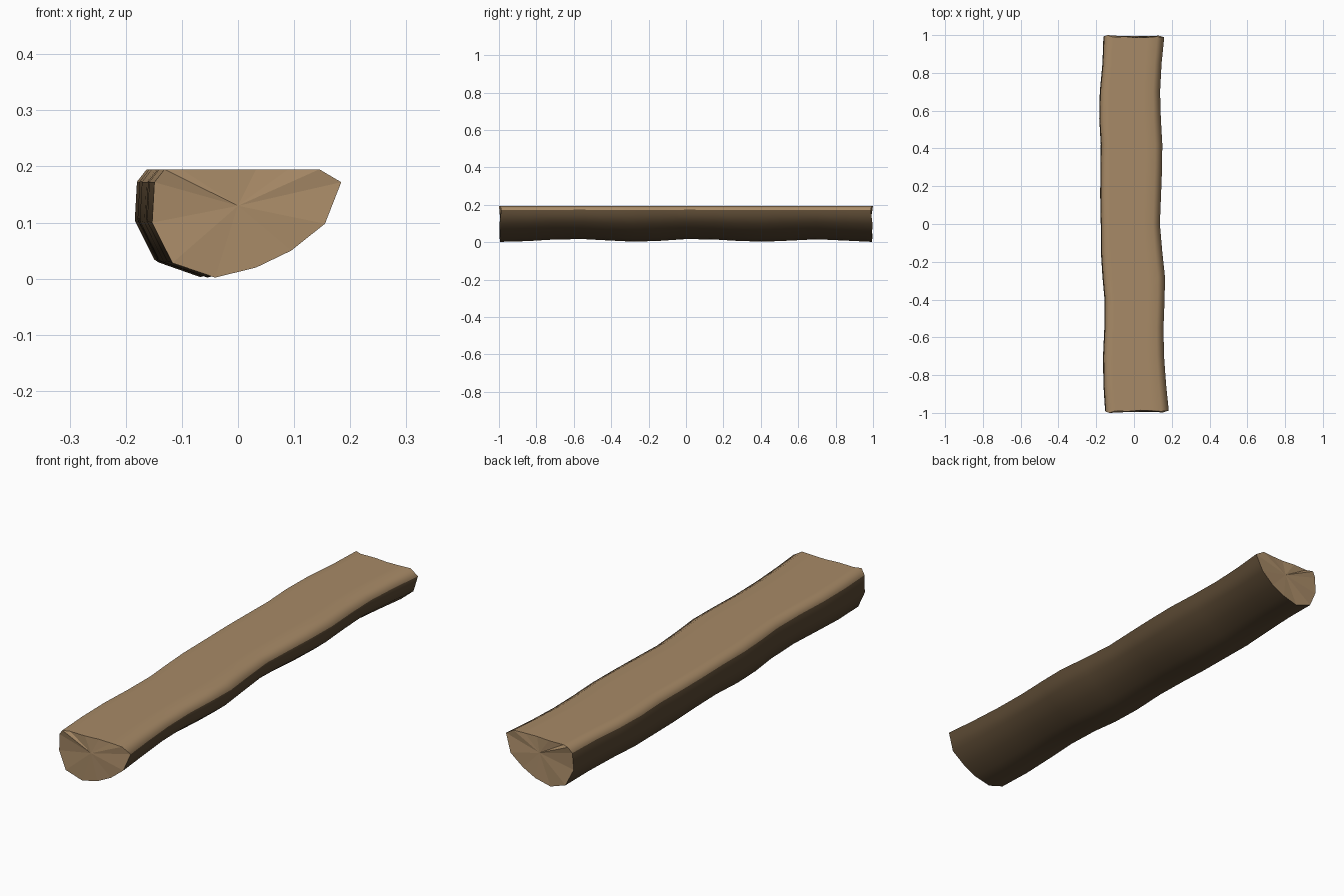
import bpy, bmesh

TOP = 0.195


def material(name, rgb):
    m = bpy.data.materials.new(name)
    m.diffuse_color = (*rgb, 1)
    return m


# Cross-section: fraction across the width, height, end-grain roughness along y
PROFILE = [
    (0.065, 0.195, 0.000), (0.155, 0.195, 0.010), (0.363, 0.195, 0.008),
    (0.550, 0.195, 0.014), (0.720, 0.195, 0.012), (0.884, 0.195, 0.008),
    (1.000, 0.172, 0.012), (0.914, 0.098, 0.003), (0.735, 0.050, 0.005),
    (0.550, 0.020, 0.004), (0.333, 0.002, 0.006), (0.107, 0.028, 0.003),
    (0.000, 0.100, 0.010), (0.012, 0.172, 0.006),
]
# Stations along the log: y, left edge, right edge, underside lift
STATIONS = [
    (-1.00, -0.153, 0.184, 0.000), (-0.85, -0.162, 0.170, 0.004),
    (-0.70, -0.164, 0.159, 0.013), (-0.55, -0.157, 0.156, 0.015),
    (-0.40, -0.156, 0.162, 0.007), (-0.28, -0.167, 0.164, 0.001),
    (-0.15, -0.175, 0.150, 0.005), (0.00, -0.176, 0.137, 0.015),
    (0.15, -0.179, 0.143, 0.013), (0.28, -0.178, 0.148, 0.005),
    (0.42, -0.176, 0.150, 0.001), (0.56, -0.184, 0.142, 0.007),
    (0.70, -0.181, 0.138, 0.014), (0.85, -0.167, 0.146, 0.007),
    (1.00, -0.162, 0.160, 0.000),
]

bm = bmesh.new()
n = len(PROFILE)
rings = []
for y, left, right, lift in STATIONS:
    ring = []
    for u, z, rough in PROFILE:
        end = rough if abs(y) == 1 else 0
        depth = (TOP - z) / TOP
        ring.append(bm.verts.new((left + u * (right - left),
                                  y - end * (1 if y > 0 else -1),
                                  z + lift * depth)))
    rings.append(ring)

# Sawn top and its bevels are bare wood, the round underside is bark
for a, b in zip(rings, rings[1:]):
    for i in range(n):
        j = (i + 1) % n
        f = bm.faces.new((a[i], a[j], b[j], b[i]))
        f.smooth = True
        f.material_index = 0 if i <= 5 or i == n - 1 else 1

# Faceted end grain fanning out from the heart of the log
for ring, y in ((rings[0], -0.994), (rings[-1], 0.990)):
    heart = bm.verts.new((0, y, 0.13))
    for i in range(n):
        a, b = ring[i], ring[(i + 1) % n]
        bm.faces.new((a, b, heart))
        bm.edges.get((a, b)).smooth = False

for e in bm.edges:
    if any(not f.smooth for f in e.link_faces):
        e.smooth = False
bmesh.ops.recalc_face_normals(bm, faces=bm.faces)

mesh = bpy.data.meshes.new("split_log")
bm.to_mesh(mesh)
bm.free()
mesh.materials.append(material("bare wood", (0.39, 0.255, 0.135)))
mesh.materials.append(material("bark", (0.10, 0.064, 0.032)))
log = bpy.data.objects.new("split_log", mesh)
bpy.context.collection.objects.link(log)
